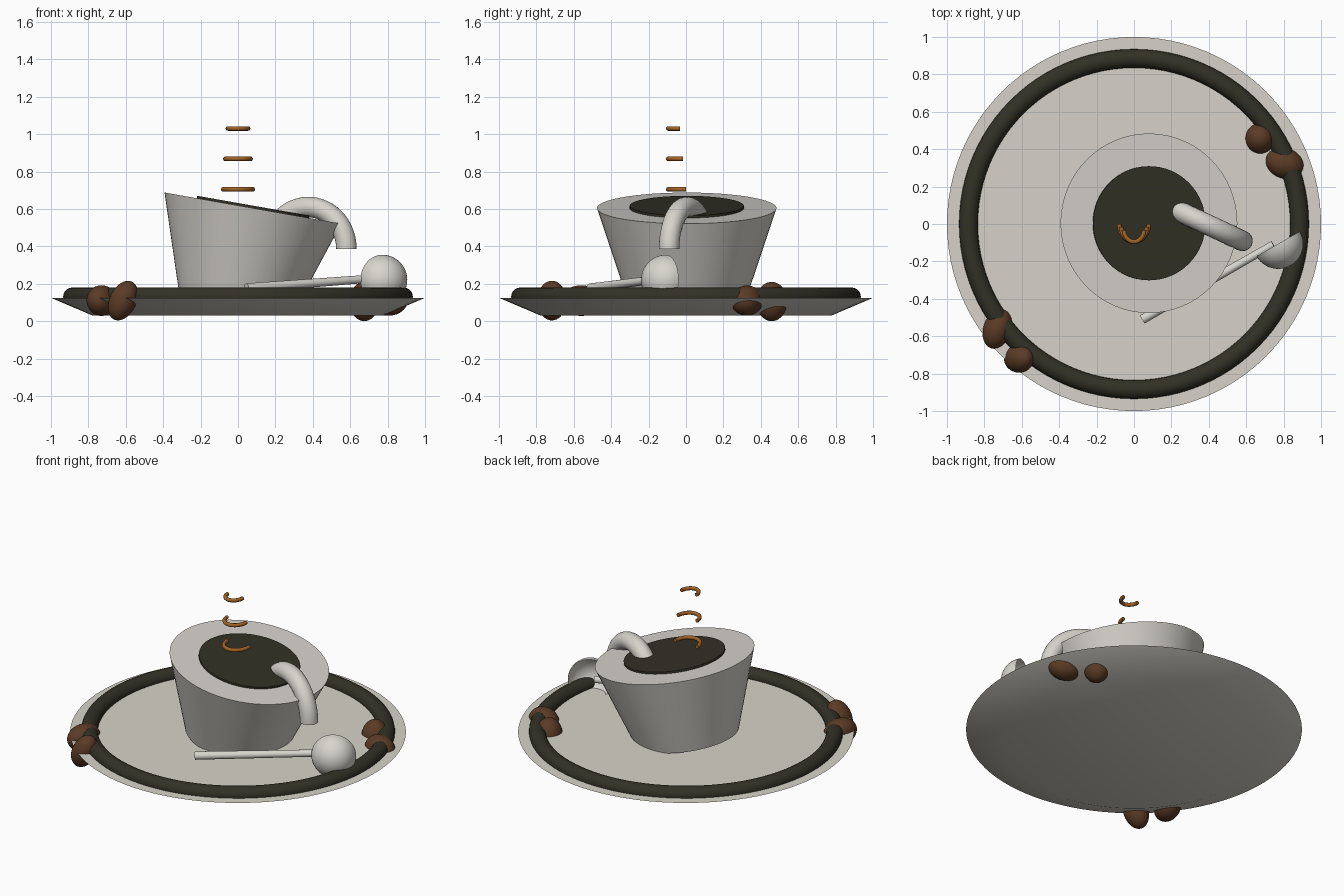
import bpy, bmesh
from math import sin, cos, pi, radians
from mathutils import Vector, Matrix, Euler

cube = bpy.data.objects.get("Cube")
if cube:
    bpy.data.objects.remove(cube)


def material(name, rgb):
    m = bpy.data.materials.new(name)
    m.use_nodes = True
    color = (*rgb, 1)
    m.diffuse_color = color
    m.node_tree.nodes["Principled BSDF"].inputs["Base Color"].default_value = color
    return m


porcelain = material("porcelain", (0.68, 0.655, 0.61))
stoneware = material("stoneware", (0.68, 0.65, 0.585))
metal = material("pale metal", (0.69, 0.67, 0.62))
coffee_dark = material("dark coffee", (0.032, 0.030, 0.019))
bean_brown = material("bean brown", (0.105, 0.044, 0.019))
steam_amber = material("amber", (0.36, 0.125, 0.02))


def finish(name, bm, mat, matrix=Matrix()):
    """Turn a bmesh into a smooth shaded object with one colour."""
    bm.transform(matrix)
    mesh = bpy.data.meshes.new(name)
    bm.to_mesh(mesh)
    bm.free()
    mesh.materials.append(mat)
    obj = bpy.data.objects.new(name, mesh)
    bpy.context.collection.objects.link(obj)
    bpy.ops.object.select_all(action="DESELECT")
    obj.select_set(True)
    bpy.context.view_layer.objects.active = obj
    bpy.ops.object.shade_smooth_by_angle(angle=radians(35))
    return obj


def frustum(name, mat, r_bottom, r_top, height, matrix, sides=64):
    """Frustum whose base sits at the local origin."""
    bm = bmesh.new()
    bmesh.ops.create_cone(bm, cap_ends=True, segments=sides, radius1=r_bottom,
                          radius2=r_top, depth=height,
                          matrix=Matrix.Translation((0, 0, height / 2)))
    return finish(name, bm, mat, matrix)


def arc_tube(name, mat, rx, ry, tube, start, end, matrix, steps=32, sides=20):
    """Round tube along an elliptical arc in the local XY plane."""
    closed = abs(end - start) > 2 * pi - 0.001
    bm = bmesh.new()
    rings = []
    for i in range(steps if closed else steps + 1):
        a = start + (end - start) * i / steps
        centre = Vector((rx * cos(a), ry * sin(a), 0))
        out = Vector((ry * cos(a), rx * sin(a), 0)).normalized()
        rings.append([bm.verts.new(centre + out * tube * cos(t) + Vector((0, 0, tube * sin(t))))
                      for t in (2 * pi * k / sides for k in range(sides))])
    pairs = list(zip(rings, rings[1:]))
    if closed:
        pairs.append((rings[-1], rings[0]))
    else:
        bm.faces.new(rings[0])
        bm.faces.new(rings[-1])
    for a, b in pairs:
        for k in range(sides):
            n = (k + 1) % sides
            bm.faces.new((a[k], a[n], b[n], b[k]))
    bmesh.ops.recalc_face_normals(bm, faces=bm.faces)
    return finish(name, bm, mat, matrix)


# Saucer and its dark ring
frustum("saucer", stoneware, 0.778, 1.0, 0.095, Matrix.Translation((0, 0, 0.03)), 96)
arc_tube("saucer_ring", coffee_dark, 0.885, 0.885, 0.05, 0, 2 * pi,
         Matrix.Translation((0, 0, 0.13)), 96)

# Tilted cup with the coffee disc on its top
tilt = Matrix.Translation((-0.007, 0.004, 0.112)) @ Matrix.Rotation(radians(10), 4, "Y")
frustum("cup", porcelain, 0.315, 0.48, 0.5, tilt)
frustum("coffee_surface", coffee_dark, 0.305, 0.305, 0.025,
        tilt @ Matrix.Translation((0, 0, 0.488)))

# Arched cup handle, standing upright
arc_tube("cup_handle", porcelain, 0.225, 0.225, 0.055, 0, pi,
         Matrix.Translation((0.376, 0.005, 0.385)) @ Matrix.Rotation(radians(-25), 4, "Z")
         @ Matrix.Rotation(pi / 2, 4, "X"))

# Spoon handle
tip, neck = Vector((0.045, -0.51, 0.177)), Vector((0.745, -0.11, 0.23))
axis = neck - tip
frustum("spoon_handle", metal, 0.025, 0.021, axis.length,
        Matrix.Translation(tip) @ axis.to_track_quat("Z", "Y").to_matrix().to_4x4(), 24)

# Spoon bowl: open half sphere facing the back
bm = bmesh.new()
bmesh.ops.create_uvsphere(bm, u_segments=40, v_segments=24, radius=0.134)
bmesh.ops.delete(bm, geom=[v for v in bm.verts if v.co.z > 0.001], context="VERTS")
opening = Vector((-sin(radians(30)), cos(radians(30)), 0))
finish("spoon_bowl", bm, metal, Matrix.Translation((0.771, -0.106, 0.221))
       @ opening.to_track_quat("Z", "Y").to_matrix().to_4x4())

# Coffee beans: place, half sizes, rotation in degrees
beans = [
    ((-0.73, -0.56, 0.11), (0.076, 0.11, 0.082), (0, 0, -18)),
    ((-0.615, -0.717, 0.11), (0.072, 0.078, 0.112), (0, 25, 0)),
    ((0.675, 0.458, 0.105), (0.08, 0.083, 0.105), (0, 0, 0)),
    ((0.805, 0.325, 0.11), (0.105, 0.083, 0.081), (0, 0, -20)),
]
for i, (place, size, turn) in enumerate(beans):
    bm = bmesh.new()
    bmesh.ops.create_uvsphere(bm, u_segments=32, v_segments=20, radius=1)
    rotation = Euler([radians(t) for t in turn])
    finish(f"bean_{i + 1}", bm, bean_brown, Matrix.LocRotScale(Vector(place), rotation, Vector(size)))

# Steam curls, smaller towards the top
for i, (width, depth, z) in enumerate([(0.079, 0.095, 0.705), (0.068, 0.079, 0.868),
                                       (0.054, 0.064, 1.03)]):
    arc_tube(f"steam_curl_{i + 1}", steam_amber, width, depth, 0.012, pi, 2 * pi,
             Matrix.Translation((0, depth - 0.095, z)), 24, 12)
